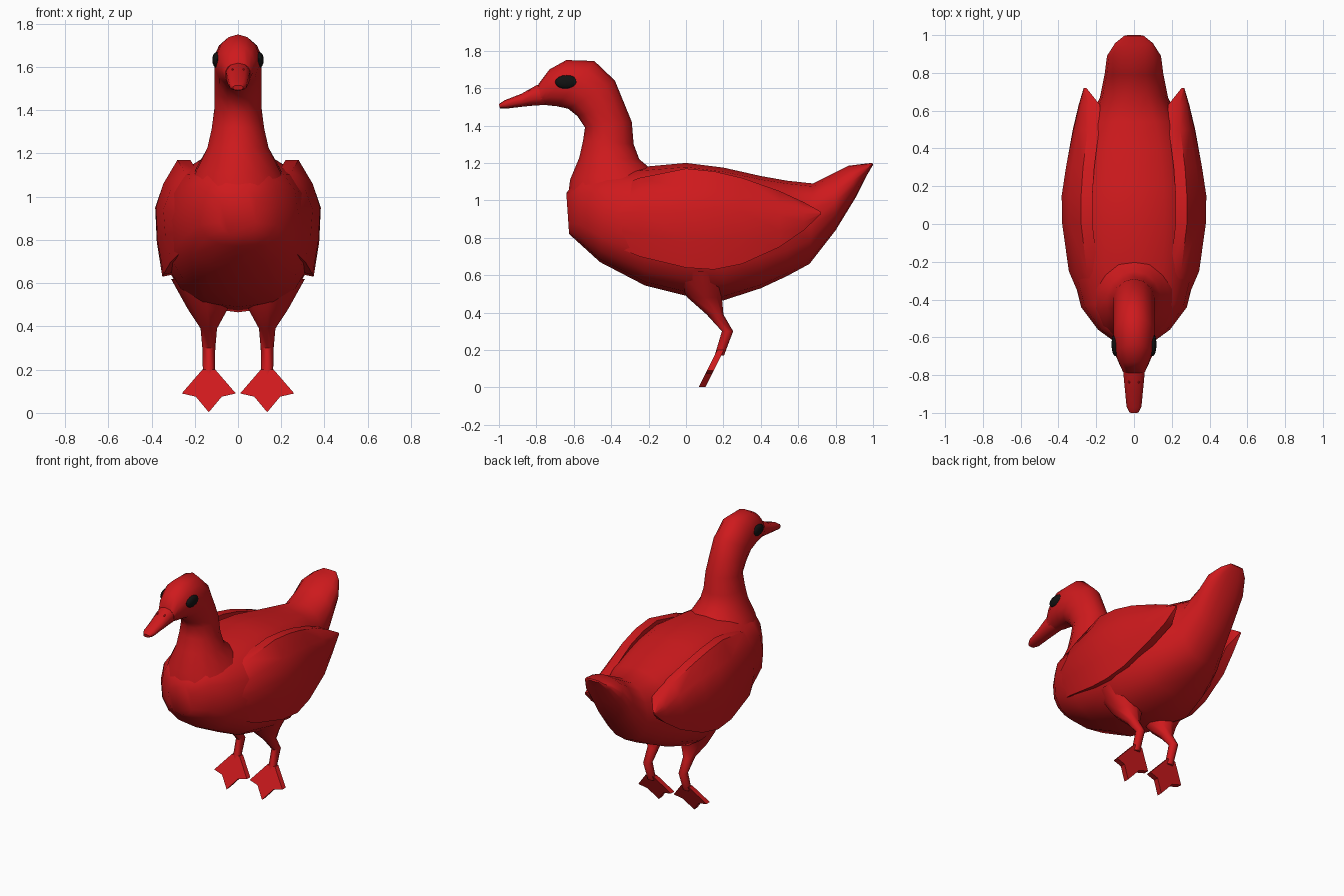
import bpy, bmesh, math
from mathutils import Vector

if "Cube" in bpy.data.objects:
    bpy.data.objects.remove(bpy.data.objects["Cube"])

red = bpy.data.materials.new("red")
red.diffuse_color = (0.62, 0.01, 0.012, 1)
red.use_nodes = True
red.node_tree.nodes["Principled BSDF"].inputs["Base Color"].default_value = red.diffuse_color
black = bpy.data.materials.new("black")
black.diffuse_color = (0.006, 0.006, 0.006, 1)
black.use_nodes = True
black.node_tree.nodes["Principled BSDF"].inputs["Base Color"].default_value = black.diffuse_color


def finish(name, bm, mat=red, angle=50):
    bmesh.ops.recalc_face_normals(bm, faces=bm.faces)
    me = bpy.data.meshes.new(name)
    bm.to_mesh(me)
    bm.free()
    ob = bpy.data.objects.new(name, me)
    bpy.context.collection.objects.link(ob)
    me.materials.append(mat)
    bpy.ops.object.select_all(action='DESELECT')
    ob.select_set(True)
    bpy.context.view_layer.objects.active = ob
    bpy.ops.object.shade_smooth_by_angle(angle=math.radians(angle))
    return ob


def loft(name, rings, angle=50):
    """Skin a list of closed point rings and cap both ends."""
    bm = bmesh.new()
    vs = [[bm.verts.new(p) for p in r] for r in rings]
    n = len(rings[0])
    for a, b in zip(vs, vs[1:]):
        for i in range(n):
            j = (i + 1) % n
            bm.faces.new((a[i], a[j], b[j], b[i]))
    bm.faces.new(vs[0])
    bm.faces.new(vs[-1])
    return finish(name, bm, angle=angle)


def section(y1, z1, y2, z2, w, n=14, e=2.0):
    """Superellipse spanning two side-profile points, with half width w."""
    a, b = Vector((0, y1, z1)), Vector((0, y2, z2))
    mid, half = (a + b) / 2, (a - b) / 2
    pts = []
    for i in range(n):
        t = 2 * math.pi * i / n
        c, s = math.cos(t), math.sin(t)
        u = math.copysign(abs(c) ** (2 / e), c)
        v = math.copysign(abs(s) ** (2 / e), s)
        pts.append(mid + half * u + Vector((w * v, 0, 0)))
    return pts


# Body with upturned tail: top y,z / bottom y,z / half width
body = [(-.64, 1.04, -.625, .82, .09), (-.55, 1.14, -.57, .77, .19),
        (-.42, 1.16, -.46, .67, .28), (-.22, 1.18, -.22, .545, .335),
        (0, 1.2, 0, .49, .35), (.2, 1.175, .2, .465, .34),
        (.4, 1.13, .4, .53, .295), (.54, 1.105, .54, .595, .24),
        (.68, 1.09, .66, .66, .18), (.79, 1.145, .8, .84, .155),
        (.87, 1.185, .91, 1.02, .143), (.95, 1.195, .965, 1.13, .1),
        (.995, 1.2, 1.0, 1.19, .05)]
loft("body", [section(*r, n=16, e=2.5 if r[0] < .6 else 2.1) for r in body])

# Neck and head
neck = [(-.12, 1.1, -.635, .98, .24), (-.19, 1.17, -.62, 1.11, .19),
        (-.25, 1.22, -.57, 1.23, .145), (-.28, 1.3, -.55, 1.32, .125),
        (-.29, 1.42, -.54, 1.39, .112), (-.335, 1.53, -.58, 1.45, .112),
        (-.38, 1.64, -.63, 1.49, .112), (-.49, 1.745, -.69, 1.503, .112),
        (-.64, 1.75, -.73, 1.507, .1), (-.73, 1.7, -.755, 1.51, .078),
        (-.79, 1.62, -.77, 1.512, .06)]
loft("neck_and_head", [section(*r) for r in neck])

# Bill
bill = [(-.74, 1.63, -.72, 1.51, .055), (-.8, 1.615, -.8, 1.508, .058),
        (-.88, 1.57, -.88, 1.5, .05), (-.97, 1.535, -.965, 1.49, .041),
        (-1.0, 1.515, -.995, 1.492, .024)]
loft("bill", [section(*r, n=10, e=2.3) for r in bill])

# Wing stations: y / upper edge x,z / widest x,z / lower edge x,z
wing = [(-.42, .2, 1.05, .272, .92, .235, .77),
        (-.25, .25, 1.12, .345, .94, .31, .7),
        (0, .28, 1.17, .38, .95, .345, .64),
        (.15, .28, 1.155, .383, .95, .35, .63),
        (.3, .27, 1.12, .36, .94, .335, .66),
        (.5, .245, 1.05, .32, .92, .31, .75),
        (.63, .24, .99, .288, .93, .28, .84),
        (.72, .262, .94, .266, .932, .264, .925)]

# Foot outline: x offset, z
foot = [(-.03, .2), (-.125, .09), (-.06, .075), (0, .003),
        (.06, .075), (.125, .09), (.03, .2)]

# Leg rings: x, y, z, x radius, y radius
leg = [(.17, .08, .62, .14, .16), (.14, .1, .48, .092, .092),
       (.135, .155, .39, .038, .045), (.135, .222, .3, .03, .03),
       (.135, .178, .17, .027, .025)]

for s, side in ((1, "left"), (-1, "right")):
    rings = []
    for y, xt, zt, xm, zm, xb, zb in wing:
        k = 0.01 if y > .7 else .06
        rings.append([(s * x, y, z) for x, z in (
            (xt - k, zt), (xt, zt), ((xt + xm) / 2 + k * .25, (zt + zm) / 2),
            (xm, zm), ((xm + xb) / 2 + k * .15, (zm + zb) / 2),
            (xb, zb), (xb - k, zb + k * .2))])
    loft("wing_" + side, rings)

    loft("leg_" + side, [[(s * x + rx * math.cos(t * math.pi / 4),
                           y + ry * math.sin(t * math.pi / 4), z)
                          for t in range(8)] for x, y, z, rx, ry in leg])

    # Webbed foot, a thin slab on tiptoe
    loft("foot_" + side, [[(s * (.135 + x), .085 + .5 * z + d, z)
                           for x, z in foot] for d in (-.018, .018)], angle=30)

    # Eye and nostril
    for name, loc, size in (("eye_", (.098, -.638, 1.632), (.021, .062, .037)),
                            ("nostril_", (.026, -.835, 1.587), (.005, .011, .006))):
        bm = bmesh.new()
        bmesh.ops.create_uvsphere(bm, u_segments=16, v_segments=8, radius=1)
        bmesh.ops.scale(bm, vec=size, verts=bm.verts)
        bmesh.ops.translate(bm, vec=(s * loc[0], loc[1], loc[2]), verts=bm.verts)
        finish(name + side, bm, black if name == "eye_" else red)
